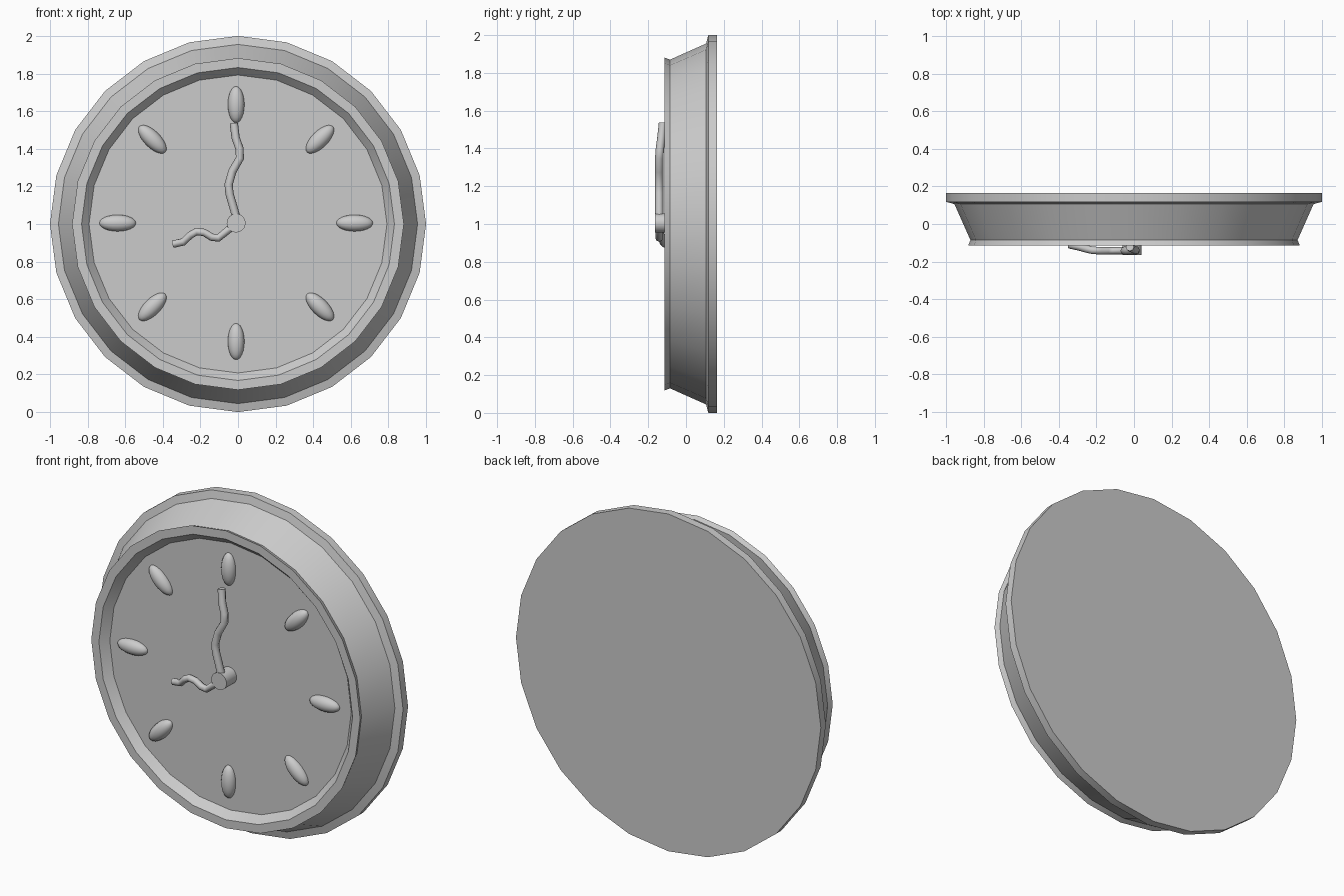
import bpy, bmesh, math
from mathutils import Matrix, Vector

cube = bpy.data.objects.get("Cube")
if cube:
    bpy.data.objects.remove(cube, do_unlink=True)

SIDES = 24
FACE_Y = -0.07
CENTRE = Vector((-0.01, 0, 1.005))

grey = bpy.data.materials.new("plain_grey")
grey.use_nodes = True
colour = (0.6, 0.6, 0.6, 1)
grey.diffuse_color = colour
grey.node_tree.nodes["Principled BSDF"].inputs["Base Color"].default_value = colour


def smooth(obj, degrees):
    bpy.ops.object.select_all(action='DESELECT')
    obj.select_set(True)
    bpy.context.view_layer.objects.active = obj
    bpy.ops.object.shade_smooth_by_angle(angle=math.radians(degrees))


def add_mesh(name, bm, degrees=30):
    bmesh.ops.recalc_face_normals(bm, faces=bm.faces)
    mesh = bpy.data.meshes.new(name)
    bm.to_mesh(mesh)
    bm.free()
    mesh.materials.append(grey)
    obj = bpy.data.objects.new(name, mesh)
    bpy.context.collection.objects.link(obj)
    smooth(obj, degrees)
    return obj


def lathe(name, profile, centre):
    """Turn (radius, y) points around the y axis and cap both ends."""
    bm = bmesh.new()
    rings = []
    for r, y in profile:
        angles = [math.tau * i / SIDES for i in range(SIDES)]
        rings.append([bm.verts.new(centre + Vector((r * math.sin(a), y, r * math.cos(a))))
                      for a in angles])
    for a, b in zip(rings, rings[1:]):
        for i in range(SIDES):
            j = (i + 1) % SIDES
            bm.faces.new((a[i], a[j], b[j], b[i]))
    bm.faces.new(rings[0])
    bm.faces.new(rings[-1])
    return add_mesh(name, bm)


def hand(name, points, radius):
    """Wavy tube through (x, y, z) points with flat ends."""
    curve = bpy.data.curves.new(name, 'CURVE')
    curve.dimensions = '3D'
    curve.bevel_depth = radius
    curve.bevel_resolution = 2
    curve.use_fill_caps = True
    spline = curve.splines.new('POLY')
    spline.points.add(len(points) - 1)
    for p, co in zip(spline.points, points):
        p.co = (*co, 1)
    curve.materials.append(grey)
    obj = bpy.data.objects.new(name, curve)
    bpy.context.collection.objects.link(obj)
    bpy.ops.object.select_all(action='DESELECT')
    obj.select_set(True)
    bpy.context.view_layer.objects.active = obj
    bpy.ops.object.convert(target='MESH')
    smooth(bpy.context.object, 60)


# Case: back plate, flange, tapered wall, flared lip and recessed dial
lathe("clock_case", [(1, 0.165), (1, 0.118), (0.955, 0.106), (0.87, -0.085),
                     (0.882, -0.115), (0.832, -0.115), (0.792, FACE_Y)],
      Vector((0, 0, 1)))

# Hub holding the hands
hub = lathe("hand_hub", [(0.05, FACE_Y + 0.01), (0.05, -0.165)], CENTRE)

# Eight rounded hour markers, half sunk in the dial
for i in range(8):
    turn = math.tau * i / 8
    bm = bmesh.new()
    bmesh.ops.create_uvsphere(
        bm, u_segments=16, v_segments=12, radius=1,
        matrix=Matrix.Translation(CENTRE) @ Matrix.Rotation(turn, 4, 'Y')
        @ Matrix.Translation((0, FACE_Y, 0.63))
        @ Matrix.Diagonal((0.044, 0.04, 0.097, 1)))
    add_mesh(f"hour_marker_{i + 1}", bm, 60)

# Wavy hands
hand("minute_hand", [(-0.01, -0.142, 1.01), (-0.013, -0.142, 1.05), (-0.045, -0.142, 1.16),
                     (-0.05, -0.142, 1.21), (-0.03, -0.142, 1.28), (0.01, -0.142, 1.35),
                     (0.008, -0.138, 1.4), (-0.013, -0.13, 1.46), (-0.022, -0.122, 1.535)], 0.022)
hand("hour_hand", [(-0.01, -0.142, 1.0), (-0.05, -0.142, 0.97), (-0.105, -0.142, 0.925),
                   (-0.14, -0.142, 0.93), (-0.18, -0.142, 0.955), (-0.22, -0.14, 0.96),
                   (-0.255, -0.132, 0.94), (-0.29, -0.122, 0.905), (-0.345, -0.11, 0.893)], 0.02)
